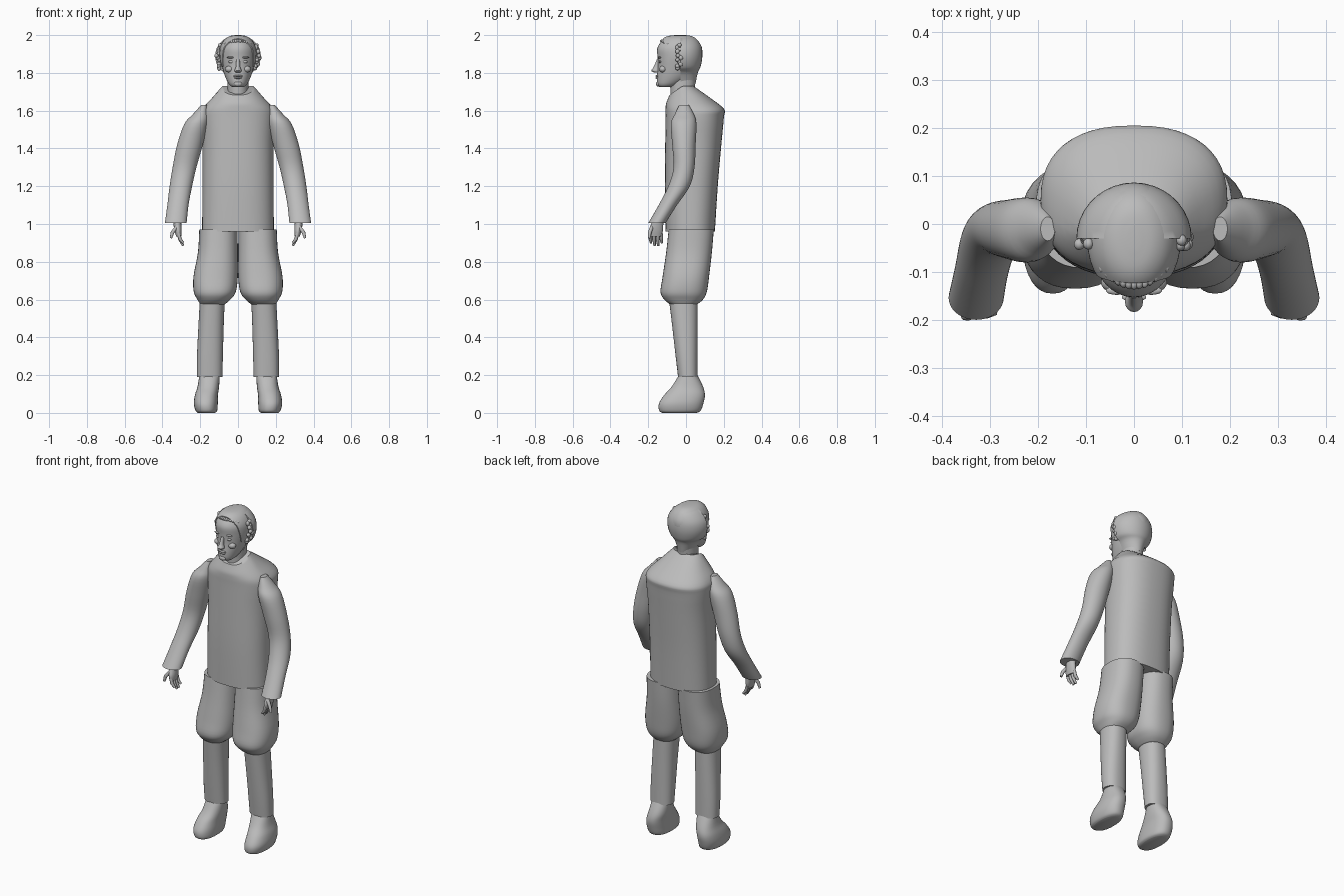
import bpy, bmesh, math, random
from mathutils import Vector, Matrix

random.seed(4)
if "Cube" in bpy.data.objects:
    bpy.data.objects.remove(bpy.data.objects["Cube"])

grey = bpy.data.materials.new("plain grey")
grey.use_nodes = True
grey.diffuse_color = (0.5, 0.5, 0.5, 1)
grey.node_tree.nodes["Principled BSDF"].inputs["Base Color"].default_value = (0.5, 0.5, 0.5, 1)


def finish(bm, name, angle=45):
    bmesh.ops.recalc_face_normals(bm, faces=bm.faces)
    mesh = bpy.data.meshes.new(name)
    bm.to_mesh(mesh)
    bm.free()
    mesh.materials.append(grey)
    ob = bpy.data.objects.new(name, mesh)
    bpy.context.collection.objects.link(ob)
    bpy.ops.object.select_all(action="DESELECT")
    ob.select_set(True)
    bpy.context.view_layer.objects.active = ob
    bpy.ops.object.shade_smooth_by_angle(angle=math.radians(angle))
    return ob


def spline(a, b, c, d, t):
    """Smooth blend from row b to row c."""
    return [0.5 * (2*q + (r-p)*t + (2*p-5*q+4*r-s)*t*t + (3*q-p-3*r+s)*t**3)
            for p, q, r, s in zip(a, b, c, d)]


def loft(name, rows, side=1, power=2.0, count=36, steps=4, cut=None, tilt=None):
    """Skin stacked rings; each row is z, x low, x high, y low, y high."""
    rings = []
    for i in range(len(rows) - 1):
        a, d = rows[max(i-1, 0)], rows[min(i+2, len(rows)-1)]
        rings += [spline(a, rows[i], rows[i+1], d, k / steps) for k in range(steps)]
    rings.append(rows[-1])
    bm = bmesh.new()
    loops = []
    for z, x0, x1, y0, y1 in rings:
        loop = []
        for k in range(count):
            c, s = math.cos(math.tau*k/count), math.sin(math.tau*k/count)
            x = (x0+x1)/2 + (x1-x0)/2 * math.copysign(abs(c)**(2/power), c)
            y = (y0+y1)/2 + (y1-y0)/2 * math.copysign(abs(s)**(2/power), s)
            loop.append(bm.verts.new((x*side, y, z + (tilt(y, z) if tilt else 0))))
        loops.append(loop)
    for low, high in zip(loops, loops[1:]):
        for k in range(count):
            n = (k+1) % count
            bm.faces.new((low[k], low[n], high[n], high[k]))
    bm.faces.new(loops[0])
    bm.faces.new(loops[-1])
    if cut:
        bmesh.ops.bisect_plane(bm, geom=bm.verts[:]+bm.edges[:]+bm.faces[:],
                               plane_co=cut[0], plane_no=cut[1], clear_outer=True)
        bmesh.ops.holes_fill(bm, edges=[e for e in bm.edges if e.is_boundary])
    return finish(bm, name)


def blobs(name, items):
    """Join ellipsoids given as (centre, radii)."""
    bm = bmesh.new()
    for centre, radii in items:
        m = Matrix.Translation(centre) @ Matrix.Diagonal((*radii, 1))
        bmesh.ops.create_uvsphere(bm, u_segments=14, v_segments=8, radius=1, matrix=m)
    return finish(bm, name)


def tube(name, points, radius):
    """Rounded finger along a path."""
    curve = bpy.data.curves.new(name, "CURVE")
    curve.dimensions = "3D"
    curve.bevel_depth = radius
    curve.bevel_resolution = 2
    curve.use_fill_caps = True
    line = curve.splines.new("POLY")
    line.points.add(len(points) - 1)
    for i, (p, co) in enumerate(zip(line.points, points)):
        p.co = (*co, 1)
        p.radius = 0.65 if i == len(points) - 1 else 1
    curve.materials.append(grey)
    ob = bpy.data.objects.new(name, curve)
    bpy.context.collection.objects.link(ob)


# Tunic, with a collar that drops toward the front
loft("tunic", [
    (0.96, -.19, .19, -.108, .153), (1.2, -.188, .188, -.112, .168),
    (1.42, -.188, .188, -.11, .187), (1.56, -.195, .195, -.108, .2),
    (1.61, -.187, .187, -.108, .2), (1.67, -.135, .135, -.105, .125),
    (1.73, -.083, .083, -.088, .04)], power=2.4, count=48,
    tilt=lambda y, z: max(0, z-1.61) / .12 * min(0, y+.02) * .7)
loft("neck", [(1.6, -.06, .06, -.08, .04), (1.7, -.055, .055, -.082, .045),
              (1.8, -.055, .055, -.09, .055)])

# Arms, hands and legs
for side, word in ((1, "left"), (-1, "right")):
    loft(word + "_sleeve", [
        (1.005, .272, .387, -.2, -.108), (1.1, .262, .374, -.145, -.048),
        (1.2, .243, .362, -.094, .02), (1.3, .22, .346, -.066, .045),
        (1.42, .186, .322, -.073, .051), (1.53, .158, .284, -.08, .055),
        (1.58, .155, .24, -.06, .042), (1.63, .165, .195, -.035, .015)], side)
    loft(word + "_palm", [
        (.935, .3, .328, -.195, -.13), (.965, .298, .336, -.197, -.122),
        (1.0, .3, .342, -.185, -.12), (1.04, .298, .345, -.172, -.112)], side, count=20)
    for i, tip in enumerate((.9, .885, .885, .9)):
        y = -.188 + i * .019
        tube(word + "_finger", [(side*.315, y, .95), (side*.307, y, .92),
                                (side*.29, y+.003, tip)], .0095)
    tube(word + "_thumb", [(side*.325, -.18, .985), (side*.347, -.192, .955),
                           (side*.355, -.194, .925)], .01)
    loft(word + "_breeches", [
        (.97, .002, .205, -.092, .147), (.85, .001, .212, -.105, .137),
        (.72, .001, .236, -.124, .122), (.64, .012, .234, -.135, .11),
        (.6, .04, .215, -.115, .09), (.575, .07, .2, -.085, .06)],
        side, power=2.4)
    loft(word + "_stocking", [
        (.19, .083, .217, -.042, .062), (.3, .08, .217, -.055, .062),
        (.45, .076, .21, -.072, .062), (.6, .07, .202, -.09, .062)],
        side, power=2.3)
    loft(word + "_shoe", [
        (0, .122, .212, -.125, .055), (.012, .11, .225, -.142, .078),
        (.05, .107, .234, -.143, .092), (.095, .106, .228, -.115, .1),
        (.14, .1, .214, -.075, .09), (.205, .096, .204, -.035, .058)], side, power=2.3)

# Head
skull = [
    (1.725, -.03, .03, -.14, -.07), (1.74, -.048, .048, -.153, -.03),
    (1.78, -.068, .068, -.154, .03), (1.83, -.083, .083, -.149, .06),
    (1.88, -.092, .092, -.15, .078), (1.93, -.09, .09, -.152, .078),
    (1.97, -.07, .07, -.127, .055), (1.99, -.043, .043, -.095, .025),
    (1.996, -.012, .012, -.05, -.01)]
loft("head", skull)
loft("nose", [(1.803, -.014, .014, -.17, -.14), (1.812, -.019, .019, -.184, -.14),
              (1.83, -.012, .012, -.172, -.14), (1.87, -.009, .009, -.155, -.135)],
     count=16)
features = [((0, -.153, 1.784), (.026, .009, .005)),
            ((0, -.152, 1.774), (.022, .009, .006)),
            ((0, -.148, 1.742), (.022, .011, .014))]
for s in (1, -1):
    features += [((s*.035, -.137, 1.859), (.016, .007, .008)),
                 ((s*.036, -.139, 1.882), (.023, .009, .006)),
                 ((s*.045, -.122, 1.82), (.024, .02, .018))]
blobs("facial_features", features)

# Hair: a close cap cut at the hairline and a wider shell behind the face
cap = [(z+.004, x0*1.05, x1*1.05, y0-.004, y1+.006) for z, x0, x1, y0, y1 in skull[3:]]
loft("hair_cap", cap, cut=((0, -.12, 1.97), (0, -.13, -.035)))
shell = [(1.74, .048, .05), (1.8, .075, .062), (1.83, .105, .076), (1.88, .12, .086),
         (1.93, .113, .083), (1.97, .082, .064), (1.99, .05, .035), (1.997, .02, 0)]
loft("back_hair", [(z, -x, x, -.06-y, y) for z, x, y in shell],
     cut=((0, -.03, 1.9), (0, -1, 0)))

# Ragged locks on the temples and along the fringe
locks = []
for s in (1, -1):
    for i in range(12):
        z = 1.825 + i * .011
        x = .108 - abs(z-1.885) * .25 + random.uniform(-.006, .008)
        locks.append(((s*x, -.035+random.uniform(-.012, .012), z),
                      (.011, .012, random.uniform(.009, .015))))
for i in range(13):
    x = -.066 + i * .011
    locks.append(((x, -.125+8*x*x, 1.968-3*x*x), (.008, .012, random.uniform(.006, .01))))
blobs("hair_locks", locks)
